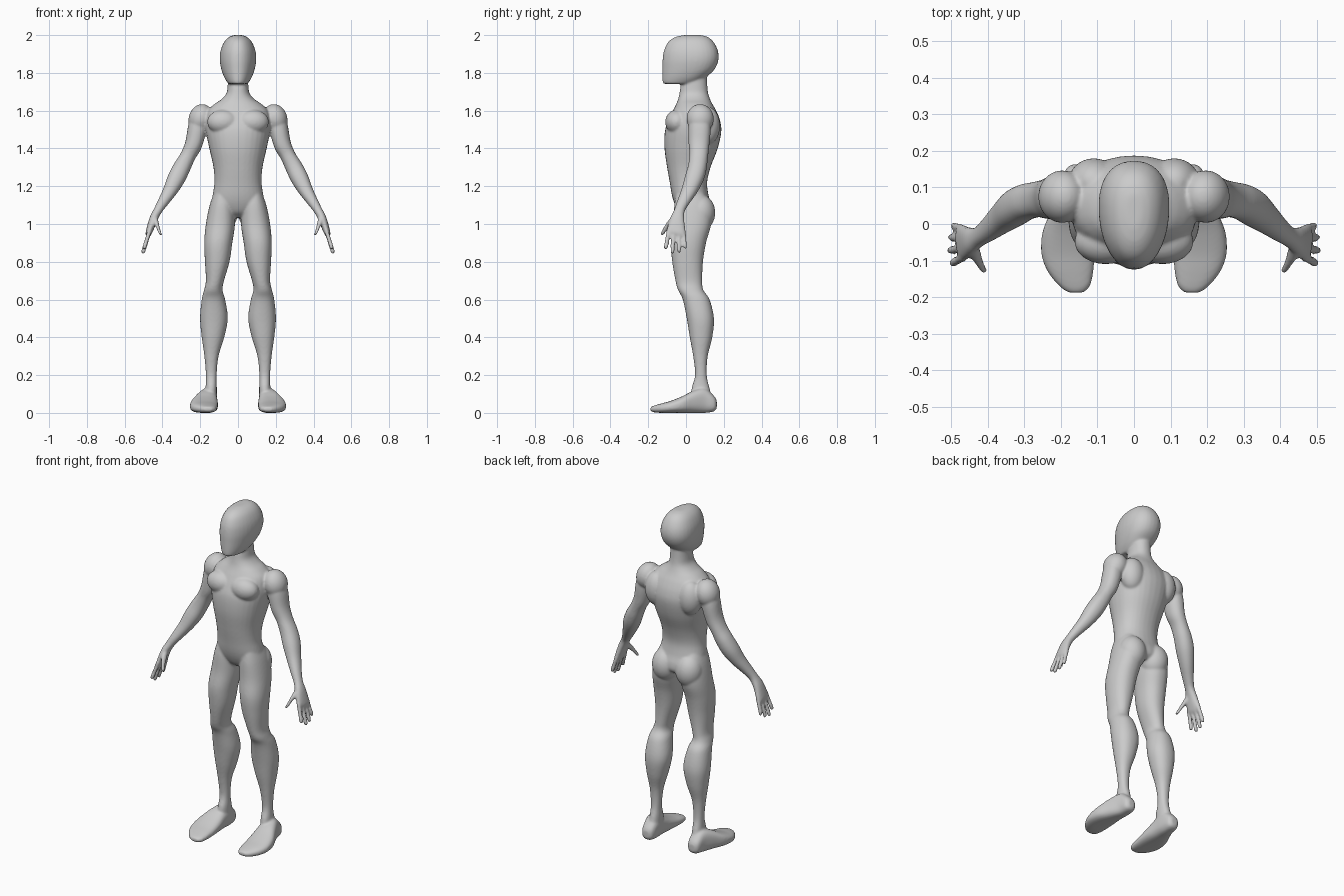
import bpy, bmesh, math
from mathutils import Vector, Matrix

bm = bmesh.new()
X, Y, Z = Vector((1, 0, 0)), Vector((0, 1, 0)), Vector((0, 0, 1))


def spline(rows, steps=5):
    """Catmull-Rom interpolation of rows of numbers."""
    out = []
    for i in range(len(rows) - 1):
        a, b, c, d = (rows[max(0, min(len(rows) - 1, i + k))] for k in (-1, 0, 1, 2))
        for s in range(steps):
            t = s / steps
            out.append([0.5 * (2 * q + (r - p) * t + (2 * p - 5 * q + 4 * r - w) * t * t
                               + (3 * q - p - 3 * r + w) * t ** 3)
                        for p, q, r, w in zip(a, b, c, d)])
    return out + [list(rows[-1])]


def loft(rows, u, v, side=1, power=2.2, egg=0.0, n=32):
    """Closed skin through oval rings; row = centre x, y, z, radius u, radius v."""
    rings = []
    for x, y, z, ru, rv in spline(rows):
        ring = []
        for k in range(n):
            a = 2 * math.pi * k / n
            c, s = math.cos(a), math.sin(a)
            cu = math.copysign(abs(c) ** (2 / power), c) * (1 + egg * s)
            sv = math.copysign(abs(s) ** (2 / power), s)
            p = Vector((x, y, z)) + u * (ru * cu) + v * (rv * sv)
            ring.append(bm.verts.new((p.x * side, p.y, p.z)))
        rings.append(ring)
    for r, q in zip(rings, rings[1:]):
        for k in range(n):
            bm.faces.new((r[k], r[(k + 1) % n], q[(k + 1) % n], q[k]))
    bm.faces.new(rings[0])
    bm.faces.new(rings[-1])


def upright(rows):
    """Rows of z, x min, x max, y min, y max to ring rows."""
    return [((a + b) / 2, (c + d) / 2, z, (b - a) / 2, (d - c) / 2) for z, a, b, c, d in rows]


def blob(centre, radii, side, tilt=0):
    m = (Matrix.Translation((centre[0] * side, *centre[1:]))
         @ Matrix.Rotation(tilt * side, 4, 'Y') @ Matrix.Diagonal((*radii, 1)))
    bmesh.ops.create_uvsphere(bm, u_segments=32, v_segments=20, radius=1, matrix=m)


def sym(rows):
    return upright([(z, -w, w, f, b) for z, w, f, b in rows])


# head
loft(sym([(2.0, .02, -.01, .08), (1.99, .047, -.055, .115), (1.965, .072, -.093, .145),
          (1.92, .091, -.116, .168), (1.87, .096, -.124, .172), (1.82, .088, -.125, .152),
          (1.78, .074, -.125, .11), (1.755, .06, -.124, .07), (1.742, .05, -.12, .03)]),
     X, Y, egg=.13)

# neck and torso
loft(sym([(1.80, .052, -.01, .11), (1.73, .055, -.028, .113), (1.69, .062, -.035, .118),
          (1.66, .088, -.042, .128), (1.635, .125, -.052, .14), (1.60, .16, -.07, .16),
          (1.55, .172, -.093, .18), (1.49, .17, -.112, .187), (1.4, .152, -.114, .168),
          (1.3, .13, -.1, .13), (1.22, .125, -.086, .112), (1.15, .135, -.074, .12),
          (1.1, .14, -.058, .135), (1.06, .105, -.035, .135), (1.035, .05, .0, .11)]),
     X, Y)

for side in (-1, 1):
    # chest, shoulder, shoulder blade and buttock masses
    blob((.078, -.048, 1.54), (.085, .062, .065), side)
    blob((.197, .075, 1.558), (.064, .072, .078), side, -.3)
    blob((.11, .115, 1.52), (.07, .065, .1), side)
    blob((.078, .078, 1.06), (.077, .077, .095), side)

    # leg
    loft(upright([(1.17, .04, .125, -.05, .09), (1.1, .02, .15, -.062, .13),
                  (1.0, .016, .17, -.067, .133), (.9, .03, .179, -.08, .106),
                  (.8, .045, .175, -.073, .09), (.7, .074, .17, -.056, .086),
                  (.65, .082, .18, -.042, .092), (.6, .068, .192, -.017, .125),
                  (.5, .054, .201, .004, .148), (.4, .073, .192, .02, .139),
                  (.3, .103, .178, .038, .115), (.2, .113, .17, .048, .11),
                  (.13, .112, .172, .03, .125), (.06, .112, .18, .03, .14)]),
         X, Y, side)

    # foot, from heel to toe
    loft([((a + b) / 2, y, (c + d) / 2, (b - a) / 2, (d - c) / 2) for y, a, b, c, d in [
        (.163, .135, .17, .025, .065), (.148, .117, .188, .008, .09), (.1, .11, .2, 0, .13),
        (.04, .109, .225, 0, .118), (-.02, .106, .25, 0, .088), (-.08, .107, .254, 0, .064),
        (-.13, .111, .237, 0, .05), (-.17, .12, .205, .003, .038), (-.188, .138, .18, .01, .03)]],
         X, Z, side, 2.6)

    # arm and palm
    u = Vector((.91, 0, .41))
    v = Vector((.09, .975, -.2))
    loft([(.195, .077, 1.59, .04, .05), (.215, .072, 1.51, .051, .06),
          (.236, .068, 1.42, .046, .056), (.265, .067, 1.36, .041, .05),
          (.297, .06, 1.3, .046, .05), (.327, .043, 1.24, .047, .05),
          (.36, .017, 1.175, .038, .042), (.4, -.017, 1.11, .028, .032),
          (.425, -.035, 1.07, .023, .028), (.446, -.045, 1.03, .022, .037),
          (.462, -.05, .985, .02, .047), (.474, -.052, .95, .016, .049),
          (.479, -.052, .938, .008, .035)], u, v, side)

    # fingers and thumb
    for y0, tip in [(-.09, (.499, -.109, .866)), (-.064, (.505, -.073, .842)),
                    (-.038, (.503, -.037, .848)), (-.014, (.496, -.004, .87))]:
        p, q = Vector((.466, y0, .97)), Vector(tip)
        loft([(*p.lerp(q, t), r, r) for t, r in ((0, .013), (.5, .0115), (.9, .0115), (1, .006))],
             u, v, side, 2, n=12)
    loft([(.438, -.05, 1.045, .014, .018), (.432, -.085, 1.005, .016, .018),
          (.42, -.112, .97, .0125, .0125), (.412, -.126, .948, .0115, .011),
          (.41, -.13, .941, .006, .006)], u, v, side, 2, n=16)

# fuse everything into one smooth skin
bmesh.ops.recalc_face_normals(bm, faces=bm.faces)
mesh = bpy.data.meshes.new("human_figure")
bm.to_mesh(mesh)
bm.free()
body = bpy.data.objects.new("human_figure", mesh)
bpy.context.collection.objects.link(body)
fuse = body.modifiers.new("fuse", 'REMESH')
fuse.mode = 'VOXEL'
fuse.voxel_size = .006
fuse.use_smooth_shade = True
relax = body.modifiers.new("relax", 'SMOOTH')
relax.factor = .5
relax.iterations = 8
